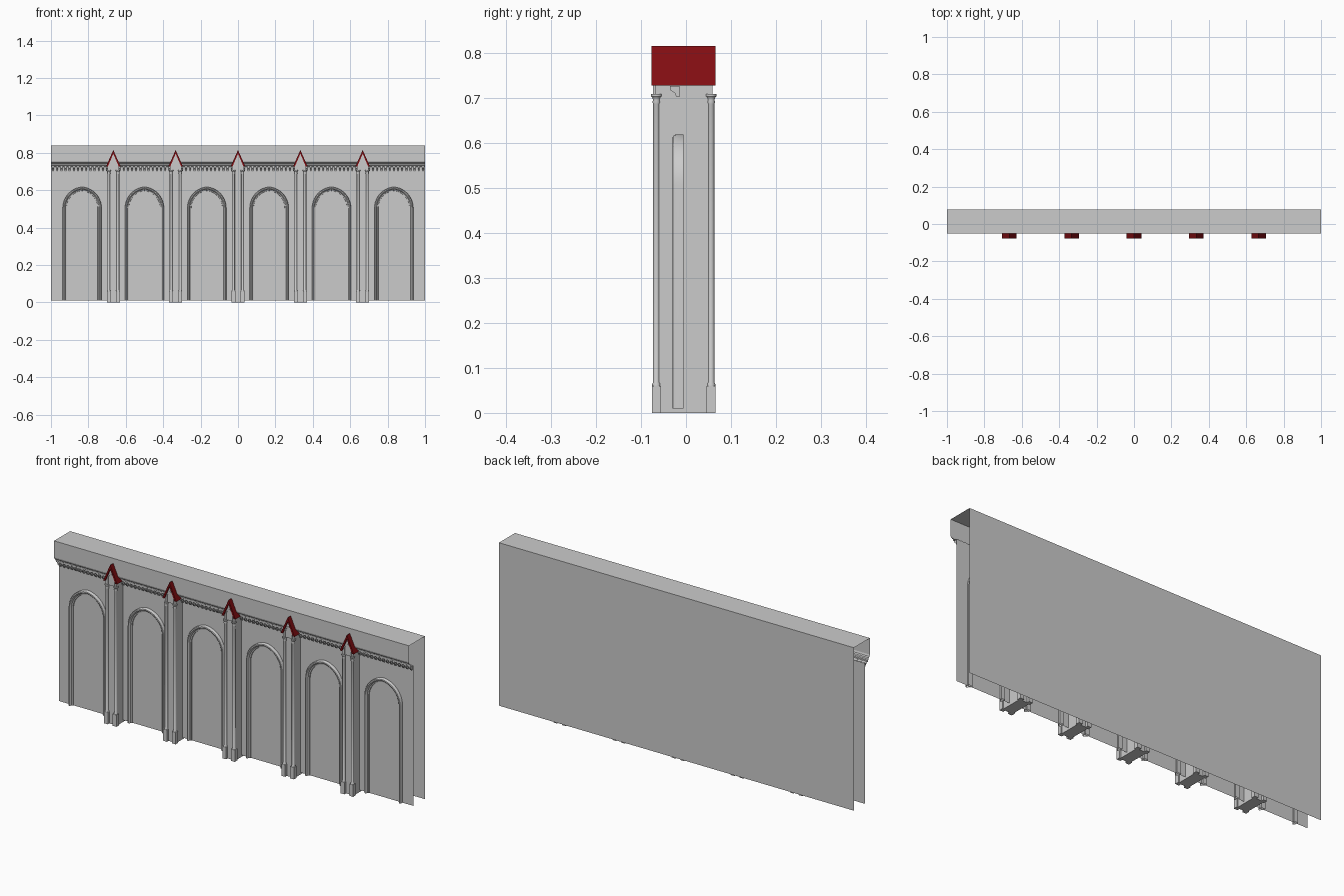
import bpy, math

if "Cube" in bpy.data.objects:
    bpy.data.objects.remove(bpy.data.objects["Cube"])

BAYS = 6
WALL_Y, BACK_Y = -0.014, 0.077
PIER_Y = -0.005           # pier centre in depth
PIERS = [(i - 2) / 3 for i in range(5)]

red = bpy.data.materials.new("red_tile")
red.diffuse_color = (0.22, 0.004, 0.006, 1)
red.use_nodes = True
red.node_tree.nodes["Principled BSDF"].inputs["Base Color"].default_value = red.diffuse_color


class Part:
    """Collects geometry for one named object."""
    def __init__(self):
        self.v, self.f = [], []

    def add(self, verts, faces):
        n = len(self.v)
        self.v += verts
        self.f += [[n + i for i in f] for f in faces]

    def prism(self, poly, a, b, axis):
        """Extrude a 2D polygon from a to b along axis x, y or z."""
        place = {"x": lambda p, t: (t, p[0], p[1]),
                 "y": lambda p, t: (p[0], t, p[1]),
                 "z": lambda p, t: (p[0], p[1], t)}[axis]
        n = len(poly)
        faces = [[i, (i + 1) % n, (i + 1) % n + n, i + n] for i in range(n)]
        faces += [list(range(n))[::-1], list(range(n, 2 * n))]
        self.add([place(p, t) for t in (a, b) for p in poly], faces)

    def grid(self, rows):
        """Skin a list of equally long point rows."""
        m = len(rows[0])
        self.add([p for r in rows for p in r],
                 [[i * m + j, i * m + j + 1, (i + 1) * m + j + 1, (i + 1) * m + j]
                  for i in range(len(rows) - 1) for j in range(m - 1)])

    def lathe(self, x, y, prof, seg=12):
        self.grid([[(x + r * math.cos(k * math.tau / seg),
                     y + r * math.sin(k * math.tau / seg), z)
                    for k in range(seg + 1)] for r, z in prof])

    def build(self, name, mat=None, smooth=False, fix=True):
        me = bpy.data.meshes.new(name)
        me.from_pydata(self.v, [], self.f)
        ob = bpy.data.objects.new(name, me)
        bpy.context.collection.objects.link(ob)
        if mat:
            me.materials.append(mat)
        bpy.context.view_layer.objects.active = ob
        ob.select_set(True)
        if fix:
            bpy.ops.object.mode_set(mode='EDIT')
            bpy.ops.mesh.select_all(action='SELECT')
            bpy.ops.mesh.remove_doubles(threshold=1e-5)
            bpy.ops.mesh.normals_make_consistent(inside=False)
            bpy.ops.object.mode_set(mode='OBJECT')
        if smooth:
            bpy.ops.object.shade_smooth_by_angle(angle=math.radians(40))
        ob.select_set(False)
        return ob


def rect(x0, x1, y0, y1):
    return [(x0, y0), (x1, y0), (x1, y1), (x0, y1)]


# Hollow wall: front sheet, moulded cornice, parapet, top and back sheet
section = [(WALL_Y, 0.01), (WALL_Y, 0.724), (-0.036, 0.726), (-0.036, 0.733),
           (-0.041, 0.736), (-0.043, 0.743), (-0.049, 0.747), (-0.052, 0.756),
           (-0.052, 0.84), (BACK_Y, 0.84), (BACK_Y, 0.01)]
wall = Part()
wall.grid([[(x, y, z) for y, z in section] for x in (1, -1)])
wall.build("wall_shell", fix=False)

# Row of small corbels under the cornice
corbels = Part()
COUNT = 90
for i in range(COUNT):
    x = -1 + (i + 0.5) * 2 / COUNT
    corbels.prism([(WALL_Y, 0.726), (-0.036, 0.726), (-0.034, 0.716), (-0.025, 0.710),
                   (-0.021, 0.701), (WALL_Y, 0.701)], x - 0.005, x + 0.005, "x")
corbels.build("cornice_corbels")


# Pointed arch mouldings
def arch_curve(off, w=0.104, rise=0.113, spring=0.505, base=0.01, seg=10):
    R = (rise ** 2 + w ** 2) / (2 * w)
    r, c = R - off, w - R
    end = math.acos(max(-1, min(1, -c / r)))
    half = [(w - off, base)] + [(c + r * math.cos(end * k / seg),
                                 spring + r * math.sin(end * k / seg))
                                for k in range(seg + 1)]
    return half + [(-x, z) for x, z in half[-2::-1]]


def moulding(part, cx, prof, **kw):
    part.grid([[(cx + x, y, z) for x, z in arch_curve(off, **kw)] for off, y in prof])


arch_prof = [(0, -0.005), (0, -0.024), (0.003, -0.029), (0.008, -0.030), (0.012, -0.027),
             (0.014, -0.021), (0.020, -0.019), (0.022, -0.005), (0, -0.005)]
arches = Part()
for i in range(BAYS):
    moulding(arches, -1 + (i + 0.5) / 3, arch_prof)
arches.build("arch_mouldings", smooth=True)

# Piers: core, corner plinths, colonnettes with capitals
core, shafts, roofs = Part(), Part(), Part()
shaft_prof = [(0.0095, 0.058), (0.0095, 0.064), (0.0075, 0.068), (0.0075, 0.686),
              (0.009, 0.690), (0.0078, 0.694), (0.009, 0.700), (0.012, 0.703),
              (0.012, 0.708), (0.0, 0.708)]
for px in PIERS:
    core.prism(rect(px - 0.029, px + 0.029, PIER_Y - 0.058, PIER_Y + 0.058), 0, 0.735, "z")
    for sx in (-1, 1):
        for sy in (-1, 1):
            x, y = px + sx * 0.0245, PIER_Y + sy * 0.0605
            core.prism(rect(x - 0.0105, x + 0.0105, y - 0.0105, y + 0.0105), 0, 0.06, "z")
            shafts.lathe(x, y, shaft_prof)
    # Gabled head
    core.prism([(px - 0.031, 0.708), (px + 0.031, 0.708), (px + 0.031, 0.737),
                (px, 0.797), (px - 0.031, 0.737)], PIER_Y - 0.064, PIER_Y + 0.064, "y")
    # Red roof chevron
    roofs.prism([(px - 0.039, 0.727), (px - 0.029, 0.727), (px, 0.795), (px + 0.029, 0.727),
                 (px + 0.039, 0.727), (px, 0.815)], -0.077, 0.066, "y")
core.build("pier_cores")
shafts.build("pier_colonnettes", smooth=True)
roofs.build("pier_gable_roofs", red)

# Little pointed arches on the pier heads
niche = Part()
for px in PIERS:
    moulding(niche, px, [(0, -0.066), (0, -0.073), (0.005, -0.073), (0.005, -0.066), (0, -0.066)],
             w=0.021, rise=0.03, spring=0.738, base=0.708, seg=6)
niche.build("pier_head_arches")
